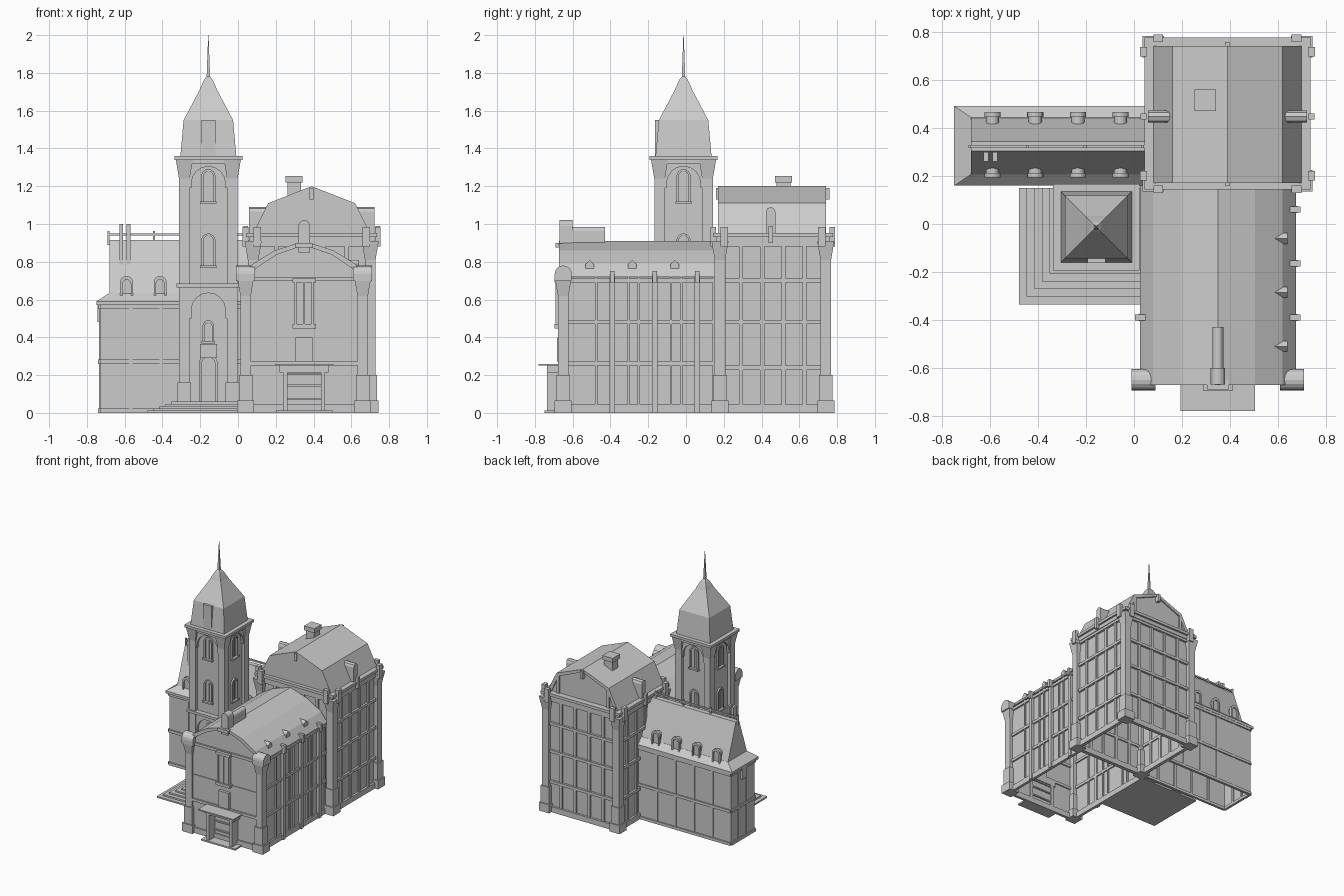
import bpy, bmesh, math

cube = bpy.data.objects.get("Cube")
if cube:
    bpy.data.objects.remove(cube)

stone = bpy.data.materials.new("grey stone")
stone.use_nodes = True
stone.diffuse_color = (.6, .6, .6, 1)
stone.node_tree.nodes["Principled BSDF"].inputs["Base Color"].default_value = stone.diffuse_color

# Shared trim sizes, storey heights and wall footprints (west, east, south, north)
BAND, TRIM, EMBED = .022, .012, .01
FIRST, SECOND, THIRD = .25, .47, .69
HALL = (.04, .66, -.66, .16)
TALL = (.08, .7, .18, .74)
WING = (-.73, .08, .18, .48)
parts = {}


def add_solid(name, bottom, top, hollow=False):
    """Join two matching rings; hollow leaves the first ring open."""
    bm = parts.setdefault(name, bmesh.new())
    low = [bm.verts.new(p) for p in bottom]
    high = [bm.verts.new(p) for p in top]
    faces = [bm.faces.new(low), bm.faces.new(high)]
    for i in range(len(low)):
        faces.append(bm.faces.new((low[i - 1], low[i], high[i], high[i - 1])))
    bmesh.ops.recalc_face_normals(bm, faces=faces)
    if hollow:
        bmesh.ops.delete(bm, geom=faces[:1], context="FACES_ONLY")


def prism(name, outline, axis, start, end):
    """Extrude an upright outline along x or y."""
    def ring(d):
        return [(d, u, z) if axis == "x" else (u, d, z) for u, z in outline]
    add_solid(name, ring(start), ring(end))


def ring(footprint, z):
    west, east, south, north = footprint
    return [(west, south, z), (east, south, z), (east, north, z), (west, north, z)]


def block(name, footprint, bottom, top, hollow=False):
    add_solid(name, ring(footprint, bottom), ring(footprint, top), hollow)


def taper(name, footprint, bottom, upper_footprint, top):
    add_solid(name, ring(footprint, bottom), ring(upper_footprint, top))


def around(x, y, half_x, half_y=None):
    half_y = half_y or half_x
    return (x - half_x, x + half_x, y - half_y, y + half_y)


def grow(footprint, d):
    west, east, south, north = footprint
    return (west - d, east + d, south - d, north + d)


def corners(footprint):
    west, east, south, north = footprint
    return [(x, y, sx, sy) for x, sx in ((west, -1), (east, 1)) for y, sy in ((south, -1), (north, 1))]


def walls(footprint):
    """East, west, south and north walls: normal axis, plane, outward sign, extent."""
    west, east, south, north = footprint
    return (("x", east, 1, south, north), ("x", west, -1, south, north),
            ("y", south, -1, west, east), ("y", north, 1, west, east))


def on_wall(name, wall, outline, depth):
    axis, plane, sign = wall[:3]
    prism(name, outline, axis, plane - sign * EMBED, plane + sign * depth)


def plate(name, wall, centre, width, bottom, top, depth=TRIM):
    left, right = centre - width / 2, centre + width / 2
    on_wall(name, wall, [(left, bottom), (right, bottom), (right, top), (left, top)], depth)


def bands(name, wall, levels, depth):
    start, end = wall[3:]
    for z in levels:
        plate(name, wall, (start + end) / 2, end - start, z, z + BAND, depth)


def uprights(name, wall, count, top, width, depth=TRIM):
    start, end = wall[3:]
    for i in range(1, count + 1):
        plate(name, wall, start + (end - start) * i / (count + 1), width, 0, top, depth)


def symmetric(centre, half):
    left = [(centre - u, z) for u, z in half]
    return left + [(centre + u, z) for u, z in reversed(half) if u]


def arch(centre, width, bottom, top, steps=8):
    r = width / 2
    turns = [math.pi * i / steps for i in range(steps + 1)]
    curve = [(centre - r * math.cos(a), top - r + r * math.sin(a)) for a in turns]
    return [(centre - r, bottom)] + curve + [(centre + r, bottom)]


def strip(name, wall, outer, inner, depth):
    for i in range(len(outer) - 1):
        on_wall(name, wall, [outer[i], outer[i + 1], inner[i + 1], inner[i]], depth)


def gable_rim(name, wall, outline, centre):
    inner = [(centre + (u - centre) * .93, z - BAND) for u, z in outline]
    strip(name, wall, outline, inner, TRIM)


def arched_window(name, wall, centre, width, bottom, top):
    strip(name, wall, arch(centre, width, bottom, top),
          arch(centre, width - BAND, bottom, top - TRIM), TRIM)
    plate(name, wall, centre, width + TRIM, bottom - TRIM, bottom, BAND)
    plate(name, wall, centre, EMBED, bottom, top - TRIM, TRIM / 2)


def pier(name, x, y, plinth, top, head=.1):
    """Corner pier with stepped base and a flared head."""
    base, middle, shaft = (around(x, y, half) for half in (.045, .036, .028))
    block(name, base, 0, plinth / 3)
    block(name, middle, plinth / 3, plinth)
    block(name, shaft, plinth, top)
    taper(name, shaft, top - head, base, top)


# Front hall with its barrel-like roof
hall_top = .72
hall_middle = (HALL[0] + HALL[1]) / 2
hall_south, hall_north = HALL[2:]
block("hall_walls", HALL, 0, hall_top, hollow=True)
hall_roof = symmetric(hall_middle, [(.325, hall_top), (.27, .79), (.155, .86), (0, .91)])
prism("hall_roof", hall_roof, "y", hall_south, hall_north)
east, west, front, back = walls(HALL)
gable_rim("hall_gable_rim", front, hall_roof, hall_middle)
for wall in (east, west):
    bands("hall_side_bands", wall, (0, BAND, FIRST, SECOND, THIRD), TRIM)
    for i in range(3):
        y = -.39 + i * .225
        for side in (-1, 1):
            plate("hall_mullions", wall, y + side * .085, TRIM, 0, hall_top, EMBED)
        if wall is east or i == 0:
            plate("hall_buttresses", wall, y, .03, 0, hall_top, BAND)
            block("hall_buttress_caps", around(wall[1], y, .035, TRIM), THIRD, .75)
        if wall is east:
            prism("hall_dormers", arch(y - .12, .045, hall_top, .81, 2), "x", .57, .64)
bands("hall_front_bands", front, (0, BAND, FIRST, hall_top - BAND), TRIM)
bands("hall_front_bands", front, (.44,), EMBED / 2)
for x in HALL[:2]:
    pier("hall_piers", x, hall_south + EMBED, .2, hall_top)
    prism("hall_pier_caps", arch(hall_south + EMBED, .09, hall_top - BAND, .78), "x", x - .05, x + .05)

# Hall front: bay window, porch and gable crest
plate("bay_window", front, hall_middle, .1, SECOND, .7, BAND)
for side in (-1, 0, 1):
    plate("bay_window_bars", front, hall_middle + side * .045, EMBED, SECOND, .7, .03)
for z in (SECOND - BAND, THIRD):
    plate("bay_ledges", front, hall_middle, .125, z, z + BAND, .035)
plate("bay_apron", front, hall_middle, .09, FIRST + BAND, .4, BAND)
plate("porch_canopy", front, hall_middle, .31, FIRST, FIRST + EMBED, .12)
plate("porch_beam", front, hall_middle, .26, .215, FIRST, .075)
plate("porch_step", front, hall_middle, .3, 0, TRIM, .09)
for side in (-1, 1):
    plate("porch_posts", front, hall_middle + side * .1, BAND, 0, .22, .075)
for z in (.07, .14, .2):
    plate("porch_door_rails", front, hall_middle, .18, z, z + EMBED)
prism("gable_crest_vault", arch(hall_middle, .045, .8, .985), "y", -.6, -.43)
prism("gable_crest", arch(hall_middle, .06, .85, 1.02), "y", hall_south - EMBED, -.6)
plate("gable_crest_foot", front, hall_middle, .09, .875, .9, .03)

# Tall block with a gambrel roof
tall_top = .93
tall_middle, tall_depth = (TALL[0] + TALL[1]) / 2, (TALL[2] + TALL[3]) / 2
block("tall_walls", TALL, 0, tall_top, hollow=True)
for wall in walls(TALL):
    bands("tall_bands", wall, (0, BAND, FIRST - BAND, SECOND, THIRD, .88), .017)
    uprights("tall_uprights", wall, 4, .9, BAND)
block("tall_cornice", grow(TALL, BAND), .9, tall_top)
block("tall_cornice", grow(TALL, .037), tall_top, tall_top + BAND)
gambrel = symmetric(tall_middle, [(.31, .95), (.23, 1.11), (0, 1.2)])
prism("tall_roof", gambrel, "y", TALL[2] - EMBED, TALL[3] - EMBED)
for wall in walls(grow(TALL, -EMBED))[2:]:
    gable_rim("tall_gable_rim", wall, gambrel, tall_middle)
    plate("tall_gable_key", wall, tall_middle, BAND, 1.13, 1.19, .03)
    for side in (-1, 1):
        plate("tall_gable_struts", wall, tall_middle + side * .22, BAND, .95, 1.1)
for x, y, sx, sy in corners(TALL):
    pier("tall_piers", x, y, .2, .91)
    block("cornice_blocks", around(x + sx * .04, y - sy * BAND, .015, .02), .88, .985)
    block("cornice_blocks", around(x - sx * BAND, y + sy * .035, .02, .015), .88, .985)
for x, side in zip(TALL[:2], (-1, 1)):
    prism("tall_dormers", arch(tall_depth - TRIM, .05, .95, 1.09, 4), "x", x + side * BAND, x - side * .07)
    block("tall_dormer_keys", around(x + side * .04, tall_depth - TRIM, TRIM), .9, .99)
block("chimney", around(.297, .516, .036), 1.1, 1.22)
block("chimney_cap", around(.297, .516, .045), 1.22, 1.255)

# Low side wing with flared eaves and a steep roof
wing_end, wing_start, wing_south, wing_north = WING
wing_middle = (wing_south + wing_north) / 2
block("wing_walls", WING, 0, .59, hollow=True)
wing_walls = walls(WING)
for wall in wing_walls[1:]:
    bands("wing_bands", wall, (0, FIRST + EMBED, .55), EMBED)
    uprights("wing_uprights", wall, 2 if wall[0] == "x" else 4, .55, .018, EMBED / 2)
plate("wing_end_bracket", wing_walls[1], wing_middle, .05, .48, .58, .015)
eaves = (wing_end - .02, wing_start, wing_south - .02, wing_north + TRIM)
eaves_top = (-.68, wing_start, wing_south + .027, wing_north - .035)
block("wing_cornice", eaves, .57, .59)
taper("wing_eaves", eaves, .59, eaves_top, .635)
prism("wing_roof", symmetric(wing_middle - .005, [(.12, .63), (.02, .915)]), "x", -.68, wing_start)
block("ridge_rail", (-.69, wing_start, wing_middle - TRIM, wing_middle), .938, .95)
for i in range(4):
    block("ridge_posts", around(-.685 + i * .24, wing_middle - TRIM / 2, .006), .89, .963)
for i in range(4):
    x = -.59 + i * .178
    for wall in walls(grow(WING, -.023))[2:]:
        y, outward = wall[1:3]
        prism("wing_dormers", arch(x, .055, .6, .71), "y", y, y - outward * .05)
        strip("wing_dormer_rims", wall, arch(x, .068, .6, .725), arch(x, .045, .6, .705), EMBED)
for x in (-.618, -.58):
    block("wing_flues", around(x, .28, EMBED, .02), .78, 1)

# Corner tower with arched recesses and windows
def tower(half):
    return around(-.157, -.013, half)


tower_top = 1.34
block("tower_walls", tower(.13), 0, tower_top, hollow=True)
for x, y, sx, sy in corners(tower(.127)):
    pier("tower_piers", x, y, .16, tower_top)
for wall in walls(tower(.13)):
    u = (wall[3] + wall[4]) / 2
    for bottom, top in ((.5, .67), (1.19, tower_top)):
        opening = arch(u, .18, bottom, top - .035)
        surround = [(u - .11, bottom), (u - .11, top), (u + .11, top), (u + .11, bottom)]
        on_wall("tower_arches", wall, surround + opening[::-1], .018)
    for bottom in (.78, 1.12):
        arched_window("tower_windows", wall, u, .075, bottom, bottom + .17)
block("tower_belt", tower(.168), .665, .685)
block("tower_cornice", tower(.165), tower_top - BAND, tower_top)
block("tower_cornice", tower(.18), tower_top, 1.36)
entrance = walls(tower(.13))[2]
door = (entrance[3] + entrance[4]) / 2
arched_window("stair_window", entrance, door, .06, .38, .49)
plate("door_hood", entrance, door, .09, .29, .365, .03)
strip("door_frame", entrance, arch(door, .1, .06, .31), arch(door, .07, .06, .295), BAND)

# Tower roof: stacked tapers up to the spire
profile = [(.148, 1.36), (.131, 1.55), (.046, 1.71), (.038, 1.73), (.024, 1.76), (.018, 1.77), (.009, 1.78), (.001, 2)]
for (low, bottom), (high, top) in zip(profile, profile[1:]):
    taper("tower_roof", tower(low), bottom, tower(high), top)
plate("tower_roof_dormer", entrance, door, .075, 1.36, 1.55, .02)

# Entrance steps, each set in from the one below
for i in range(5):
    inset = i * .032
    block("entrance_steps", (-.48 + inset, HALL[0], -.335 + inset, .15), i * TRIM, (i + 1) * TRIM)

for name, bm in parts.items():
    mesh = bpy.data.meshes.new(name)
    bm.to_mesh(mesh)
    bm.free()
    mesh.materials.append(stone)
    bpy.context.collection.objects.link(bpy.data.objects.new(name, mesh))
